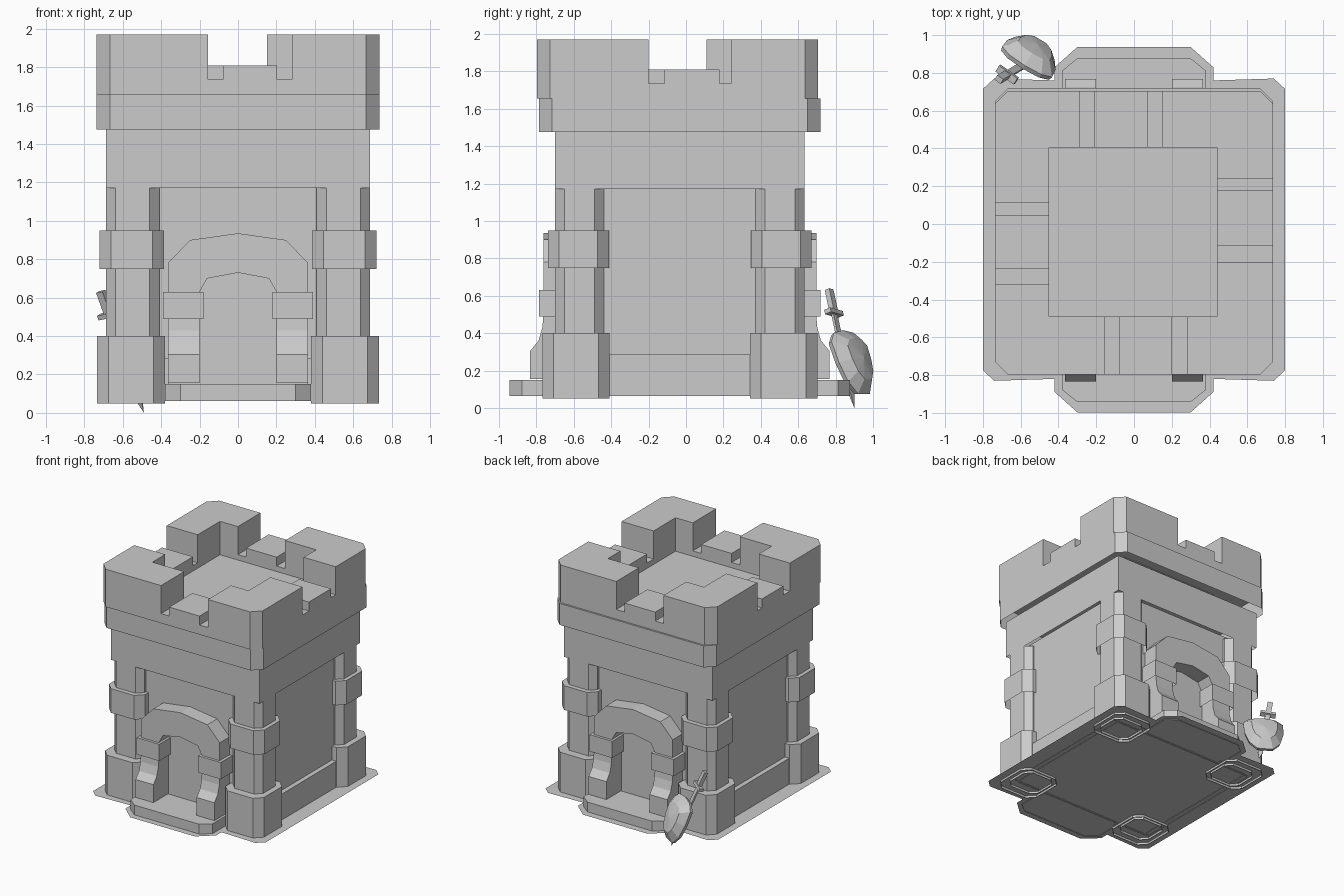
import bpy, bmesh
from mathutils import Vector

if "Cube" in bpy.data.objects:
    bpy.data.objects.remove(bpy.data.objects["Cube"])

CY = -0.033  # tower centre in y


def make(name, verts, faces):
    me = bpy.data.meshes.new(name)
    me.from_pydata([tuple(v) for v in verts], [], faces)
    bm = bmesh.new()
    bm.from_mesh(me)
    bmesh.ops.recalc_face_normals(bm, faces=bm.faces)
    bm.to_mesh(me)
    bm.free()
    ob = bpy.data.objects.new(name, me)
    bpy.context.collection.objects.link(ob)
    return ob


def prism(name, pts, lo, hi, axis='z', cap=True):
    """Extrude a 2D outline along an axis; cap=False leaves the low end open."""
    f = {'z': lambda p, h: (p[0], p[1], h),
         'x': lambda p, h: (h, p[0], p[1]),
         'y': lambda p, h: (p[0], h, p[1])}[axis]
    n = len(pts)
    verts = [f(p, lo) for p in pts] + [f(p, hi) for p in pts]
    faces = [list(range(n, 2 * n))]
    if cap:
        faces.append(list(range(n)))
    faces += [[i, (i + 1) % n, n + (i + 1) % n, n + i] for i in range(n)]
    return make(name, verts, faces)


def rect(x0, x1, y0, y1, c=0.0):
    """Rectangle outline with chamfered corners."""
    if c == 0:
        return [(x0, y0), (x1, y0), (x1, y1), (x0, y1)]
    return [(x0 + c, y0), (x1 - c, y0), (x1, y0 + c), (x1, y1 - c),
            (x1 - c, y1), (x0 + c, y1), (x0, y1 - c), (x0, y0 + c)]


# Ground plate: one flat sheet with a porch tongue front and back
q = [(0.30, 0.967), (0.42, 0.86), (0.42, 0.79), (0.74, 0.80), (0.80, 0.745)]
plate = [(x, CY + 0.003 + y) for x, y in q]
plate += [(x, CY + 0.003 - y) for x, y in reversed(q)]
plate += [(-x, CY + 0.003 - y) for x, y in q]
plate += [(-x, CY + 0.003 + y) for x, y in reversed(q)]
make("ground_plate", [(x, y, 0.068) for x, y in plate], [list(range(len(plate)))])

# Tower walls: open-bottomed shells
prism("wall_core", rect(-0.63, 0.63, CY - 0.60, CY + 0.60), 0.063, 1.2, cap=False)
prism("wall_skirt", rect(-0.67, 0.67, CY - 0.59, CY + 0.59), 0.063, 0.285, cap=False)
prism("upper_wall", rect(-0.688, 0.688, CY - 0.667, CY + 0.667), 1.17, 1.475, cap=False)
prism("parapet_ledge", rect(-0.737, 0.737, CY - 0.753, CY + 0.753, 0.07), 1.475, 1.655,
      cap=False)

# Corner pillars: shaft, foot block and collar
for sx in (-1, 1):
    for sy in (-1, 1):
        for part, a, b, c, d, ch, z0, z1 in (
                ("pillar_shaft", 0.41, 0.688, 0.405, 0.667, 0.05, 0.05, 1.172),
                ("pillar_foot", 0.38, 0.735, 0.375, 0.735, 0.06, 0.05, 0.40),
                ("pillar_collar", 0.385, 0.72, 0.38, 0.705, 0.06, 0.748, 0.95)):
            xs = sorted((sx * a, sx * b))
            ys = sorted((CY + sy * c, CY + sy * d))
            prism(part, rect(*xs, *ys, ch), z0, z1, cap=False)

# Parapet: floor, corner merlons, stepped gaps
X, Y0, Y1, C = 0.737, -0.797, 0.705, 0.07
IX0, IX1, IY0, IY1 = -0.45, 0.44, -0.49, 0.405
prism("roof_floor", rect(IX0, IX1, IY0, IY1), 1.65, 1.69)
gap_x = {-1: (-0.155, 0.28), 1: (-0.285, 0.152)}   # front, back
gap_y = {-1: (-0.32, 0.11), 1: (-0.20, 0.24)}      # left, right
for sx in (-1, 1):
    for sy in (-1, 1):
        x, y = sx * X, (Y1 if sy > 0 else Y0)
        ix, iy = (IX1 if sx > 0 else IX0), (IY1 if sy > 0 else IY0)
        gx, gy = gap_x[sy][sx > 0], gap_y[sx][sy > 0]
        prism("merlon", [(gx, y), (x - sx * C, y), (x, y - sy * C), (x, gy),
                         (ix, gy), (ix, iy), (gx, iy)], 1.655, 1.97)
for s in (-1, 1):
    ys = (IY1, Y1) if s > 0 else (Y0, IY0)
    xs = (IX1, X) if s > 0 else (-X, IX0)
    (a, b), (c, d) = gap_x[s], gap_y[s]
    # inverted-T profiles: low slot each side of a raised sill
    for g0, g1, m0, m1, span, ax in ((a, b, 0.076, 0.078, ys, 'y'),
                                     (c, d, 0.085, 0.062, xs, 'x')):
        prof = [(g0, 1.655), (g1, 1.655), (g1, 1.735), (g1 - m1, 1.735), (g1 - m1, 1.81),
                (g0 + m0, 1.81), (g0 + m0, 1.735), (g0, 1.735)]
        prism("crenel_sill", prof, *span, ax)

# Arched doorways front and back
outer = [(0.365, 0.63), (0.365, 0.78), (0.25, 0.90), (0, 0.935)]
inner = [(0, 0.73), (0.16, 0.70), (0.20, 0.63)]
arch = outer + [(-x, z) for x, z in outer[-2::-1]]
arch += [(-x, z) for x, z in inner[::-1]] + inner[1:]
leg = [(0.58, 0.155), (0.80, 0.155), (0.80, 0.305), (0.755, 0.36),
       (0.735, 0.43), (0.73, 0.49), (0.73, 0.64), (0.58, 0.64)]
step = [(-0.38, 0.59), (-0.38, 0.845), (-0.30, 0.91),
        (0.30, 0.91), (0.38, 0.845), (0.38, 0.59)]
for s in (-1, 1):
    prism("door_arch", arch, CY + s * 0.59, CY + s * 0.73, 'y')
    prism("door_step", [(x, CY + s * y) for x, y in step], 0.063, 0.15, cap=False)
    for sx in (-1, 1):
        prism("door_jamb", [(CY + s * d, z) for d, z in leg], sx * 0.20, sx * 0.365, 'x')
        prism("door_impost", rect(sx * 0.18, sx * 0.39, CY + s * 0.59, CY + s * 0.752),
              0.49, 0.63, cap=False)
        # short skirt stub between door and pillar
        prism("skirt_stub", rect(sx * 0.36, sx * 0.42, CY + s * 0.59, CY + s * 0.64),
              0.063, 0.285, cap=False)

# Shield leaning at the back left corner: flat top, rounded foot, domed face
u = Vector((0.85, -0.52, 0)).normalized()
out = Vector((0.52, 0.85, 0)).normalized()
up = Vector((0, 0, 1))
v = (0.93 * up - 0.36 * out).normalized()
n = (0.93 * out + 0.36 * up).normalized()
c0 = Vector((-0.548, 0.888, 0.24))
rim = [(-0.10, 0.17), (0, 0.185), (0.10, 0.17), (0.155, 0.12), (0.15, 0), (0.12, -0.11),
       (0.06, -0.18), (-0.06, -0.18), (-0.12, -0.11), (-0.15, 0), (-0.155, 0.12)]
k = len(rim)
verts = []
for scale, h in ((0.96, -0.015), (1, 0.01), (0.64, 0.065)):
    verts += [c0 + u * a * scale + v * b * scale + n * h for a, b in rim]
verts.append(c0 + n * 0.08)
faces = [list(range(k))]
for r in (0, k):
    faces += [[r + i, r + (i + 1) % k, r + k + (i + 1) % k, r + k + i] for i in range(k)]
faces += [[2 * k + i, 2 * k + (i + 1) % k, 3 * k] for i in range(k)]
make("shield", verts, faces)

# Sword behind the shield, point down
top, tip = Vector((-0.715, 0.765, 0.632)), Vector((-0.49, 0.90, 0.0))
d = (tip - top).normalized()
w = (u - d * u.dot(d)).normalized()
t = d.cross(w)


def bar(name, s0, s1, hw, ht, point=None):
    """Four-sided bar along the sword, optionally ending in a point."""
    vs = [top + d * s + w * a * hw + t * b * ht for s in (s0, s1)
          for a, b in ((-1, -1), (1, -1), (1, 1), (-1, 1))]
    fs = [[0, 1, 2, 3]] + [[i, (i + 1) % 4, 4 + (i + 1) % 4, 4 + i] for i in range(4)]
    if point is None:
        fs.append([4, 5, 6, 7])
    else:
        vs.append(point)
        fs += [[4 + i, 4 + (i + 1) % 4, 8] for i in range(4)]
    make(name, vs, fs)


bar("sword_grip", 0.0, 0.13, 0.02, 0.015)
bar("sword_guard", 0.12, 0.145, 0.06, 0.02)
bar("sword_blade", 0.14, 0.60, 0.02, 0.007, tip)
